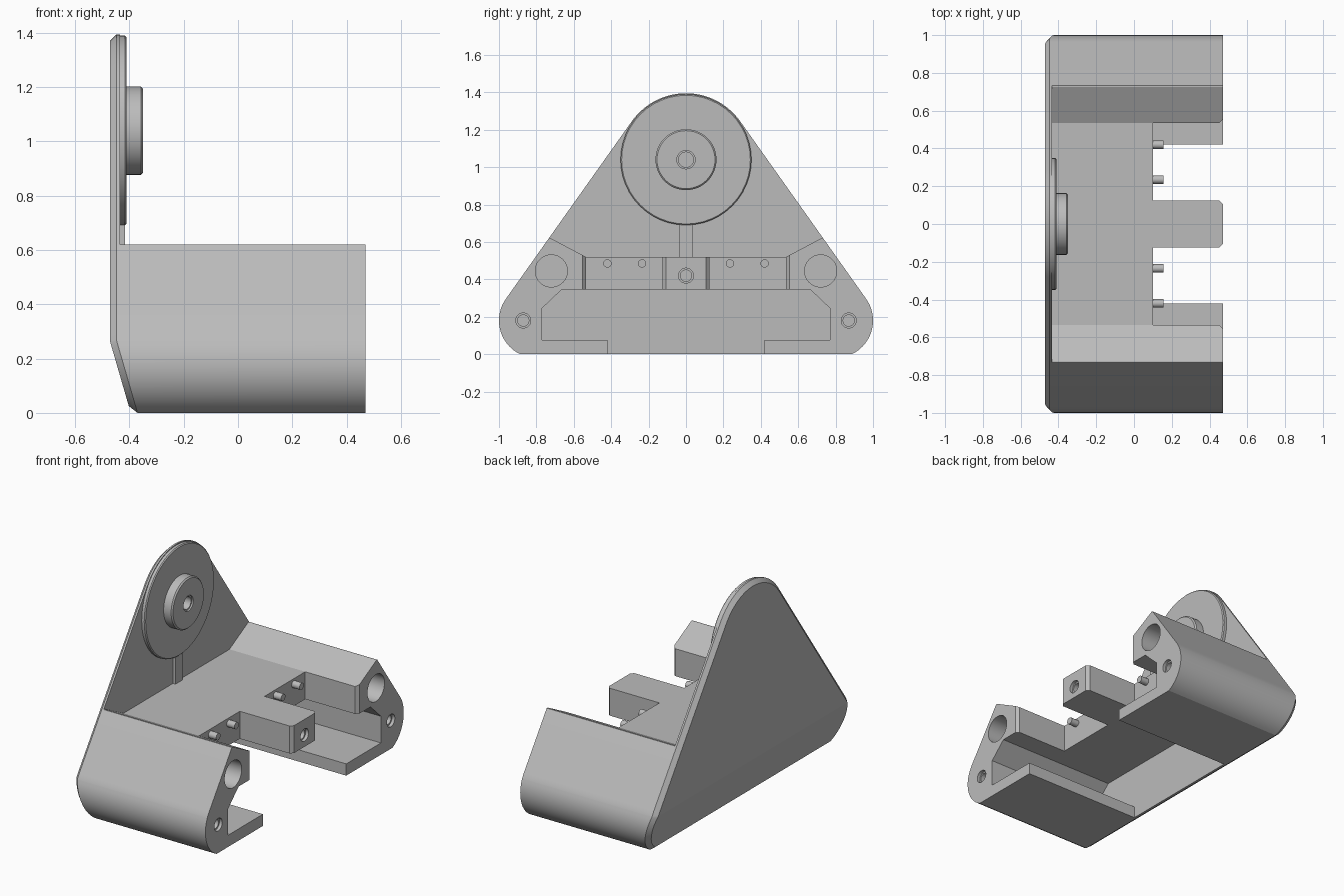
import bpy, bmesh, math
from mathutils import Vector, Matrix

if "Cube" in bpy.data.objects:
    bpy.data.objects.remove(bpy.data.objects["Cube"])

grey = bpy.data.materials.new("plain_grey")
grey.use_nodes = True
grey.diffuse_color = (0.5, 0.5, 0.5, 1)
grey.node_tree.nodes["Principled BSDF"].inputs["Base Color"].default_value = (0.5, 0.5, 0.5, 1)

PLATE_IN, OPEN_END = -0.435, 0.47


def finish(name, bm):
    bmesh.ops.recalc_face_normals(bm, faces=bm.faces[:])
    mesh = bpy.data.meshes.new(name)
    bm.to_mesh(mesh)
    bm.free()
    mesh.materials.append(grey)
    ob = bpy.data.objects.new(name, mesh)
    bpy.context.collection.objects.link(ob)
    return ob


def loft(name, rings):
    """Closed solid through rings of equal point count."""
    bm = bmesh.new()
    loops = [[bm.verts.new(p) for p in ring] for ring in rings]
    bm.faces.new(loops[0])
    bm.faces.new(loops[-1])
    for a, b in zip(loops, loops[1:]):
        for i in range(len(a)):
            j = (i + 1) % len(a)
            bm.faces.new((a[i], a[j], b[j], b[i]))
    return bm


def prism_x(name, pts, x0, x1):
    return finish(name, loft(name, [[(x, y, z) for y, z in pts] for x in (x0, x1)]))


def rod(name, y, z, r, x0, x1, bevel=0.0):
    """Cylinder along x, with an optional chamfer on its +x rim."""
    stations = [(x0, r), (x1 - bevel, r)] + ([(x1, r - bevel)] if bevel else [])
    angles = [math.tau * i / 48 for i in range(48)]
    return finish(name, loft(name, [[(x, y + rr * math.cos(a), z + rr * math.sin(a))
                                     for a in angles] for x, rr in stations]))


def cut(ob, cutter):
    cutter.hide_render = True
    mod = ob.modifiers.new("cut", 'BOOLEAN')
    mod.operation, mod.solver, mod.object = 'DIFFERENCE', 'EXACT', cutter
    bpy.context.view_layer.objects.active = ob
    bpy.ops.object.modifier_apply(modifier=mod.name)
    bpy.data.objects.remove(cutter)


def outline(inset):
    """Rounded triangle with a flat base, as (y, z) points."""
    lobe_r, top_r = 0.2 - inset, 0.355 - inset
    tangent = math.radians(35.35)
    start = math.asin((inset - 0.18) / lobe_r)
    half = []
    for i in range(21):
        a = start + (tangent - start) * i / 20
        half.append((0.8 + lobe_r * math.cos(a), 0.18 + lobe_r * math.sin(a)))
    for i in range(15):
        a = tangent + (math.pi / 2 - tangent) * i / 14
        half.append((top_r * math.cos(a), 1.04 + top_r * math.sin(a)))
    return half + [(-y, z) for y, z in reversed(half[:-1])]


# Housing blank: chamfered outer rim, lower end wall leaning inwards
FOLD = 0.265
bm = loft("housing", [[(x, y, z) for y, z in outline(inset)]
                      for x, inset in ((-0.472, 0.025), (-0.447, 0), (OPEN_END, 0))])
bmesh.ops.bisect_plane(bm, geom=bm.verts[:] + bm.edges[:] + bm.faces[:],
                       plane_co=(0, 0, FOLD), plane_no=(0, 0, 1))
for v in bm.verts:
    if v.co.x < -0.4 and v.co.z < FOLD:
        v.co.x += (FOLD - v.co.z) * 0.29
housing = finish("housing", bm)

# Space above the deck, leaving the upright plate and sloped shoulders
right_side = [(0.535, 0.52), (0.724, 0.62), (1.3, 0.62), (1.3, 1.6)]
cut(housing, prism_x("deck_cutter", right_side + [(-y, z) for y, z in reversed(right_side)],
                     PLATE_IN, 0.7))

# Cavity with chamfered ceiling and a slot through the floor
half = [(0.42, -0.1), (0.42, 0.075), (0.77, 0.075), (0.77, 0.245), (0.665, 0.345)]
cut(housing, prism_x("cavity_cutter", half + [(-y, z) for y, z in reversed(half)], -0.355, 0.7))

# Notches either side of the centre prong, with chamfered mouths
notch = [(0.1, 0.125), (0.452, 0.125), (0.492, 0.085), (0.492, 0.575), (0.452, 0.535), (0.1, 0.535)]
for s in (1, -1):
    cut(housing, finish("notch_cutter", loft("notch", [[(x, s * y, z) for x, y in notch]
                                                       for z in (0.3, 0.9)])))

# Stepped screw holes and large round sockets in the open end
for y, z in ((0, 0.42), (0.87, 0.18), (-0.87, 0.18)):
    cut(housing, rod("screw_cutter", y, z, 0.03, OPEN_END - 0.3, 0.6))
    cut(housing, rod("step_cutter", y, z, 0.04, OPEN_END - 0.02, 0.6))
for s in (1, -1):
    cut(housing, rod("socket_cutter", s * 0.72, 0.445, 0.086, 0.05, 0.6))

parts = [housing]

# Raised disc, its stem and the hub on the plate
parts.append(rod("disc", 0, 1.04, 0.35, PLATE_IN - 0.01, -0.411, 0.006))
stem = [(-0.035, 0.5), (0.035, 0.5), (0.035, 0.71), (-0.035, 0.71)]
parts.append(prism_x("disc_stem", stem, PLATE_IN - 0.01, -0.417))
hub = rod("hub", 0, 1.04, 0.163, -0.42, -0.35, 0.008)
cut(hub, rod("hub_cutter", 0, 1.04, 0.04, -0.405, -0.2))
cut(hub, rod("hub_rim_cutter", 0, 1.04, 0.049, -0.36, -0.2))
parts.append(hub)

# Pegs in the notches
for s in (1, -1):
    for y in (0.235, 0.42):
        parts.append(rod("peg", s * y, 0.485, 0.022, 0.08, 0.155))

for ob in parts:
    bpy.ops.object.select_all(action='DESELECT')
    ob.select_set(True)
    bpy.context.view_layer.objects.active = ob
    bpy.ops.object.shade_smooth_by_angle(angle=math.radians(15))
